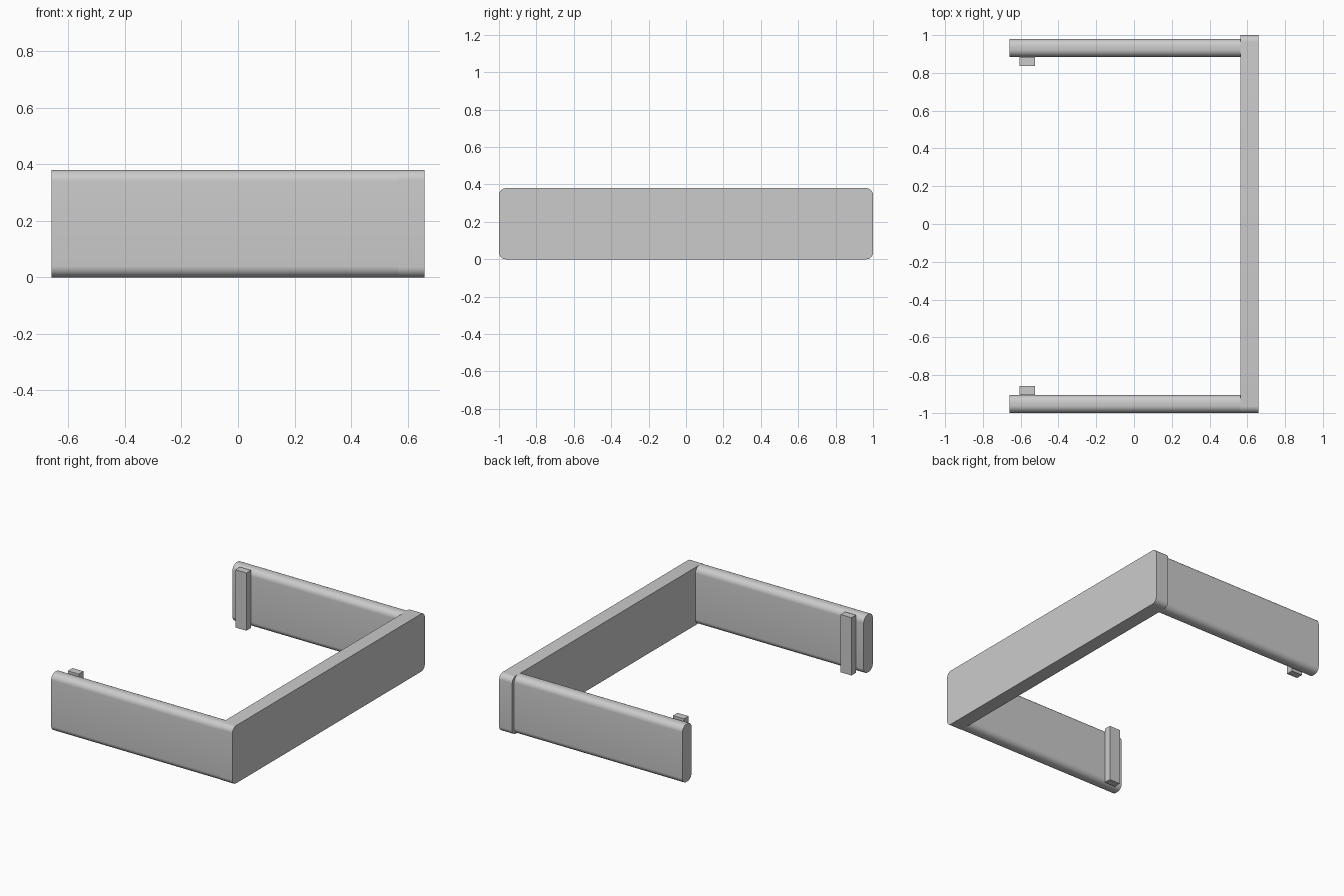
import bpy
import bmesh
from math import radians, pi, sin, cos

cube = bpy.data.objects.get("Cube")
if cube:
    bpy.data.objects.remove(cube, do_unlink=True)

# One plain grey
grey = bpy.data.materials.new("plain grey")
grey.use_nodes = True
colour = (0.6, 0.6, 0.6, 1)
grey.diffuse_color = colour
grey.node_tree.nodes["Principled BSDF"].inputs["Base Color"].default_value = colour

HEIGHT = 0.38
SEGMENTS = 8


def bar(name, x, y, radius=0.0):
    """Extrude a rounded rectangle in the YZ plane along X."""
    r = radius
    corners = [(y[1] - r, HEIGHT - r), (y[0] + r, HEIGHT - r),
               (y[0] + r, r), (y[1] - r, r)]
    steps = SEGMENTS if r else 0
    profile = []
    for i, (cy, cz) in enumerate(corners):
        for s in range(steps + 1):
            a = (i + s / max(steps, 1)) * pi / 2
            profile.append((cy + r * cos(a), cz + r * sin(a)))
    bm = bmesh.new()
    face = bm.faces.new([bm.verts.new((x[0], *p)) for p in profile])
    result = bmesh.ops.extrude_face_region(bm, geom=[face])
    moved = [v for v in result["geom"] if isinstance(v, bmesh.types.BMVert)]
    bmesh.ops.translate(bm, verts=moved, vec=(x[1] - x[0], 0, 0))
    bmesh.ops.recalc_face_normals(bm, faces=bm.faces)
    mesh = bpy.data.meshes.new(name)
    bm.to_mesh(mesh)
    bm.free()
    mesh.materials.append(grey)
    obj = bpy.data.objects.new(name, mesh)
    bpy.context.collection.objects.link(obj)
    bpy.ops.object.select_all(action="DESELECT")
    obj.select_set(True)
    bpy.context.view_layer.objects.active = obj
    bpy.ops.object.shade_smooth_by_angle(angle=radians(30))
    return obj


# Long plate joining the two arms
bar("end_plate", (0.565, 0.66), (-1, 1), 0.036)

# Arms, each with a square tab on its inner face near the free end
WIDTH, TAB = 0.095, 0.048
for side, low in (("front", -1.0), ("back", 0.885)):
    high = low + WIDTH
    bar(side + "_arm", (-0.66, 0.565), (low, high), 0.04)
    inner = (high, high + TAB) if side == "front" else (low - TAB, low)
    bar(side + "_tab", (-0.605, -0.525), inner)
